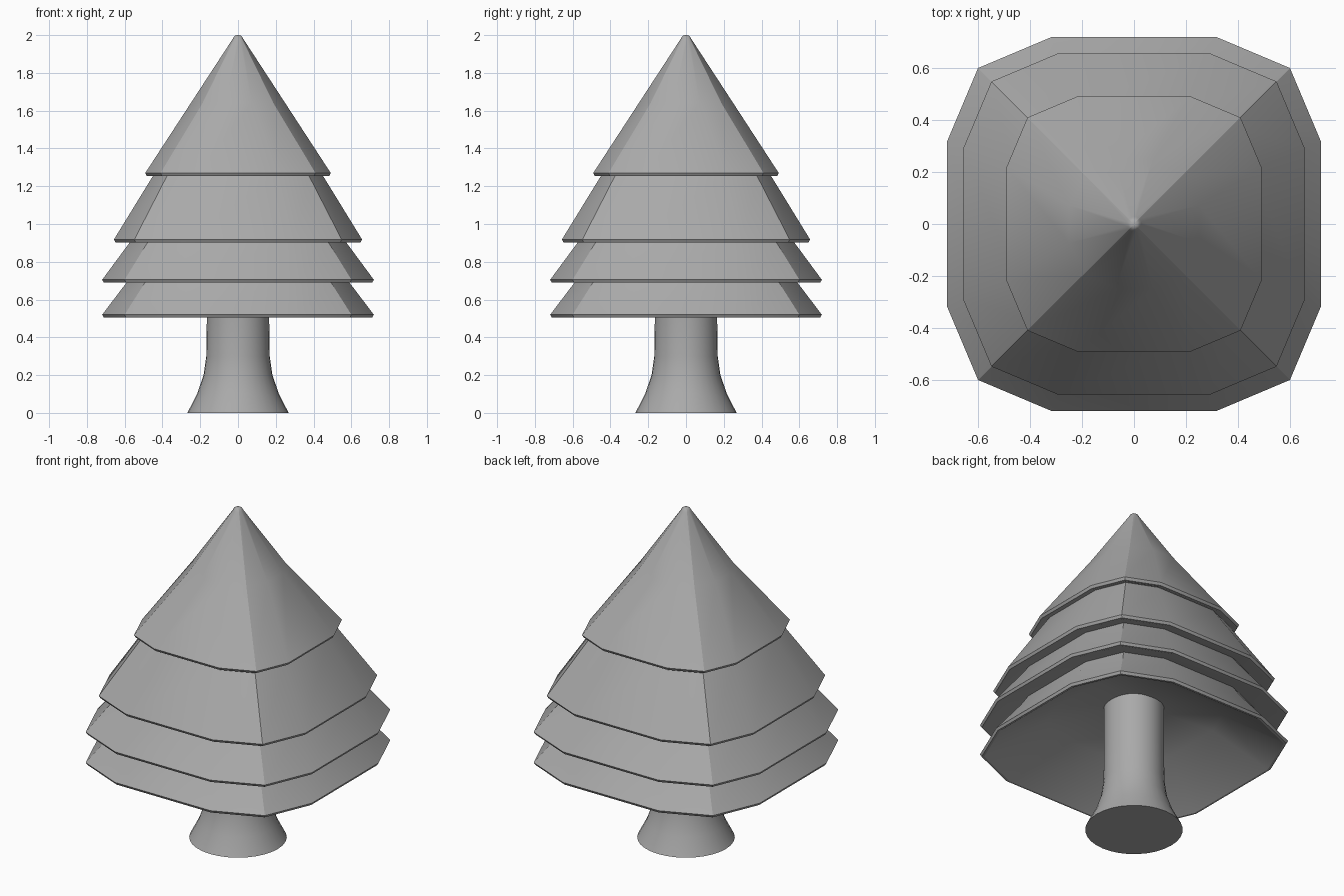
import bpy, bmesh, math

cube = bpy.data.objects.get("Cube")
if cube:
    bpy.data.objects.remove(cube, do_unlink=True)

grey = bpy.data.materials.new("plain_grey")
grey.use_nodes = True
colour = (0.4, 0.4, 0.4, 1)
grey.diffuse_color = colour
grey.node_tree.nodes["Principled BSDF"].inputs["Base Color"].default_value = colour


def ring_points(half, rounded):
    """Twelve points: a bevelled square, or nearly a circle when rounded."""
    edge, corner = (0.29, 0.75) if rounded else (0.444, 0.835)
    quarter = [(1, -edge), (1, edge), (corner, corner)]
    points = []
    for turn in range(4):
        for x, y in quarter:
            for _ in range(turn):
                x, y = -y, x
            points.append((x * half, y * half))
    return points


def circle_points(radius, count=32):
    steps = [2 * math.pi * i / count for i in range(count)]
    return [(radius * math.cos(a), radius * math.sin(a)) for a in steps]


def loft(name, rings, sharp_from=None):
    """Skin a stack of (height, points) rings; corners are creased from one ring up."""
    bm = bmesh.new()
    loops = [[bm.verts.new((x, y, z)) for x, y in pts] for z, pts in rings]
    for level, (low, high) in enumerate(zip(loops, loops[1:])):
        for i in range(len(low)):
            j = (i + 1) % len(low)
            bm.faces.new((low[i], low[j], high[j], high[i]))
            if sharp_from is not None and level >= sharp_from and i % 3 == 2:
                bm.edges.get((low[i], high[i])).smooth = False
    bm.faces.new(loops[0][::-1])
    bm.faces.new(loops[-1])
    bmesh.ops.recalc_face_normals(bm, faces=bm.faces)
    mesh = bpy.data.meshes.new(name)
    bm.to_mesh(mesh)
    bm.free()
    mesh.materials.append(grey)
    obj = bpy.data.objects.new(name, mesh)
    bpy.context.collection.objects.link(obj)
    bpy.ops.object.select_all(action="DESELECT")
    obj.select_set(True)
    bpy.context.view_layer.objects.active = obj
    bpy.ops.object.shade_smooth_by_angle(angle=math.radians(30))


def tier(name, bottom, half, under, top, tip=()):
    """Branch tier: sloping underside, thin rim, sloping outside, optional tip."""
    profile = [(z, h, False) for z, h in under]
    profile += [(bottom, half - 0.02, False), (bottom, half - 0.008, False),
                (bottom + 0.015, half, False)]
    profile += [(z, h, False) for z, h in top] + [(z, h, True) for z, h in tip]
    loft(name, [(z, ring_points(h, r)) for z, h, r in profile], len(under))


# Trunk with flared foot
trunk = [(0, 0.268), (0.1, 0.217), (0.2, 0.182), (0.3, 0.168), (0.5, 0.165), (0.85, 0.165)]
loft("trunk", [(z, circle_points(r)) for z, r in trunk])

# Branch tiers, lowest first
tier("lowest_branches", 0.505, 0.719, [(0.77, 0.14), (0.7, 0.41)],
     [(0.69, 0.59), (0.82, 0.51)])
tier("lower_branches", 0.69, 0.719, [(0.79, 0.46)], [(0.9, 0.575), (1.05, 0.48)])
tier("upper_branches", 0.903, 0.657, [(1.0, 0.4)], [(1.25, 0.453), (1.4, 0.36)])
tier("top_branches", 1.255, 0.491, [(1.355, 0.25)], [],
     [(1.64, 0.25), (1.98, 0.028), (1.992, 0.022), (1.998, 0.014), (2.0, 0.006)])
